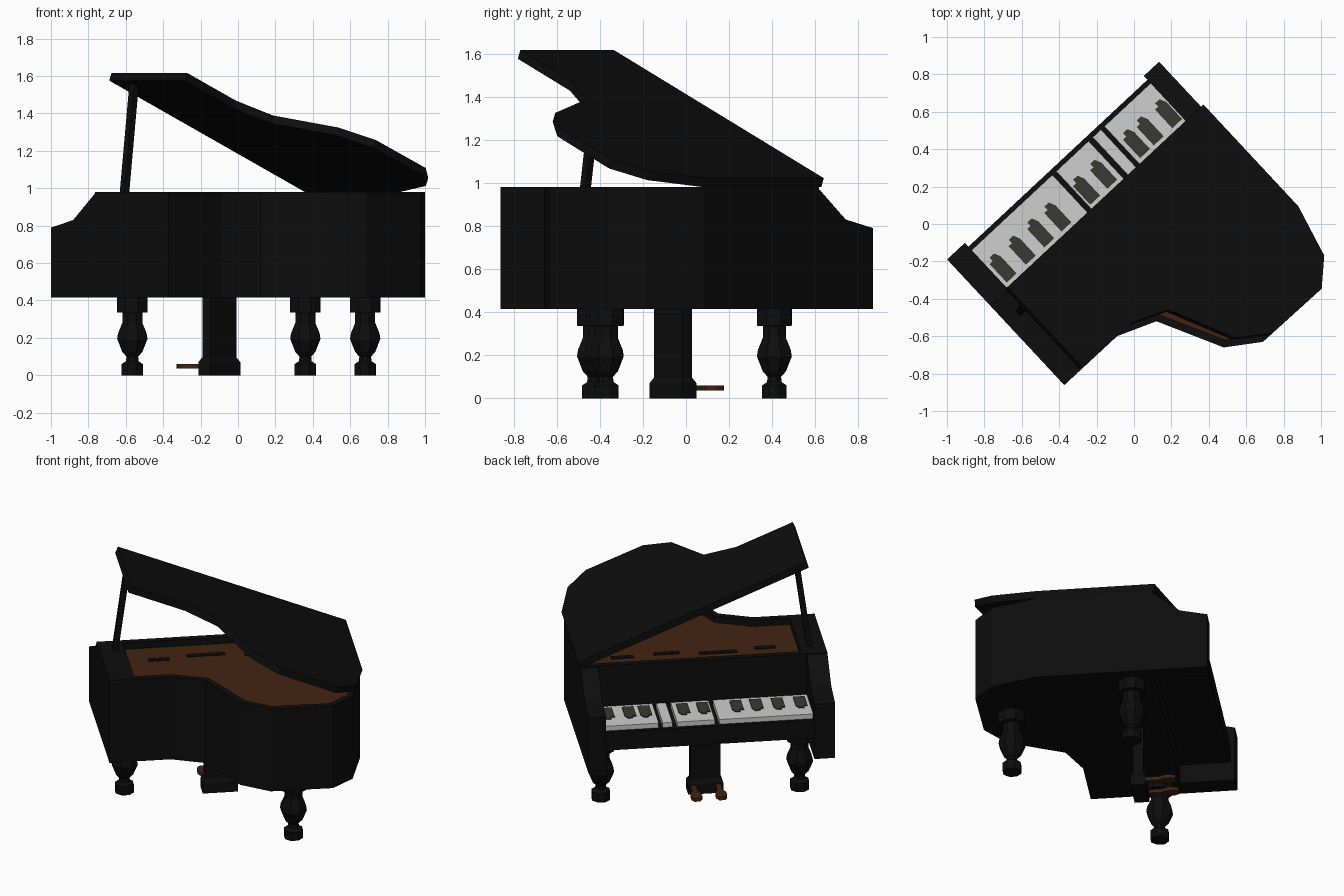
import bpy, bmesh, math
from mathutils import Vector, Matrix

if "Cube" in bpy.data.objects:
    bpy.data.objects.remove(bpy.data.objects["Cube"])

# Local frame: u runs along the keyboard, v runs from keyboard to tail
ANG = math.radians(43)
CU, SU = math.cos(ANG), math.sin(ANG)


def P(u, v, z):
    return Vector((CU * u + SU * v, SU * u - CU * v, z))


def mat(name, c):
    m = bpy.data.materials.new(name)
    m.diffuse_color = (*c, 1)
    m.use_nodes = True
    m.node_tree.nodes["Principled BSDF"].inputs["Base Color"].default_value = m.diffuse_color
    return m


BLACK = mat("black lacquer", (0.004, 0.004, 0.004))
WHITE = mat("white key", (0.62, 0.62, 0.62))
DARK = mat("dark key", (0.042, 0.042, 0.033))
BROWN = mat("brown wood", (0.055, 0.017, 0.006))


def finish(bm, name, *mats):
    bmesh.ops.recalc_face_normals(bm, faces=bm.faces)
    me = bpy.data.meshes.new(name)
    bm.to_mesh(me)
    bm.free()
    for m in mats:
        me.materials.append(m)
    ob = bpy.data.objects.new(name, me)
    bpy.context.collection.objects.link(ob)
    return ob


def loft(name, rings, m):
    """Join rings of world points and cap both ends."""
    bm = bmesh.new()
    vs = [[bm.verts.new(p) for p in r] for r in rings]
    n = len(vs[0])
    for a, b in zip(vs, vs[1:]):
        for i in range(n):
            j = (i + 1) % n
            bm.faces.new((a[i], a[j], b[j], b[i]))
    bm.faces.new(vs[0])
    bm.faces.new(vs[-1])
    return finish(bm, name, m)


def prism(name, outline, z0, z1, m):
    return loft(name, [[P(u, v, z) for u, v in outline] for z in (z0, z1)], m)


def rect(u0, u1, v0, v1):
    return [(u0, v0), (u1, v0), (u1, v1), (u0, v1)]


def box(name, u0, u1, v0, v1, z0, z1, m):
    return prism(name, rect(u0, u1, v0, v1), z0, z1, m)


# Case: outer wall, rim and sunken soundboard
curve = [(0.69, 0.53), (0.605, 0.817), (0.464, 0.937), (0.075, 0.931),
         (-0.099, 0.81), (-0.267, 0.462), (-0.475, 0.377), (-0.86, 0.376)]
outer = [(-0.86, -0.2), (0.69, -0.2)] + curve
inner = [(-0.70, -0.16), (0.65, -0.16), (0.65, 0.52), (0.575, 0.79), (0.45, 0.897),
         (0.09, 0.891), (-0.065, 0.785), (-0.24, 0.43), (-0.465, 0.337), (-0.70, 0.336)]
bm = bmesh.new()
loops = [[bm.verts.new(P(u, v, z)) for u, v in pts] for pts, z in
         ((outer, 0.415), (outer, 0.98), (inner, 0.98), (inner, 0.935))]
for a, b in zip(loops, loops[1:]):
    for i in range(len(a)):
        j = (i + 1) % len(a)
        bm.faces.new((a[i], a[j], b[j], b[i]))
bm.faces.new(loops[0])
bm.faces.new(loops[3]).material_index = 1
finish(bm, "case", BLACK, BROWN)

# Dark marks on the soundboard
for u, v, w in ((-0.5, 0.02, 0.13), (-0.2, -0.01, 0.24), (0.12, 0.02, 0.16), (0.4, 0.0, 0.14)):
    box("soundboard_mark", u - w / 2, u + w / 2, v - 0.018, v + 0.018, 0.934, 0.94, BLACK)

# Stepped cheeks at both ends of the keyboard
cheek = [(-0.2, 0.415), (-0.543, 0.415), (-0.543, 0.79), (-0.37, 0.83), (-0.19, 0.98)]
for u0, u1 in ((-0.86, -0.73), (0.578, 0.69)):
    loft("cheek", [[P(u, v, z) for v, z in cheek] for u in (u0, u1)], BLACK)

# Keybed and keys
box("keybed", -0.735, 0.583, -0.515, -0.195, 0.545, 0.668, BLACK)
for u0, u1 in ((-0.73, -0.14), (-0.112, 0.125), (0.155, 0.215), (0.24, 0.578)):
    box("white_keys", u0, u1, -0.49, -0.2, 0.66, 0.70, WHITE)
for u in (-0.675, -0.535, -0.40, -0.275, -0.065, 0.06, 0.30, 0.40, 0.535):
    prism("dark_keys", [(u - 0.036, -0.235), (u - 0.036, -0.37), (u - 0.012, -0.37),
                        (u - 0.012, -0.395), (u + 0.02, -0.395), (u + 0.036, -0.36),
                        (u + 0.036, -0.235)], 0.695, 0.707, DARK)

# Open lid, hinged along the straight side
lid_outline = [(-0.86, -0.215), (0.69, -0.215)] + curve
t = math.radians(22.6)


def tilt(u, v, h):
    d = 0.69 - u
    return P(0.69 - d * math.cos(t) + h * math.sin(t), v, 0.98 + d * math.sin(t) + h * math.cos(t))


loft("lid", [[tilt(u, v, h) for u, v in lid_outline] for h in (0, 0.045)], BLACK)

# Lid prop
loft("lid_prop", [[P(u + a, v + b, z) for a, b in rect(-0.018, 0.018, -0.018, 0.018)]
                  for u, v, z in ((-0.766, -0.072, 0.95), (-0.68, -0.085, 1.56))], BLACK)

# Turned legs
profile = [(0.058, 0), (0.058, 0.06), (0.035, 0.075), (0.032, 0.1), (0.055, 0.125),
           (0.083, 0.195), (0.078, 0.225), (0.055, 0.28), (0.055, 0.335),
           (0.083, 0.337), (0.083, 0.42)]
for x, y in ((-0.565, -0.425), (0.36, 0.41), (0.68, -0.37)):
    loft("leg", [[Vector((x + r / 0.96 * math.cos(a), y + r / 0.96 * math.sin(a), z))
                  for a in [math.pi / 4 * (k + 0.45) for k in range(8)]]
                 for r, z in profile], BLACK)

# Pedal column with chamfered foot
uc, vc = -0.114, -0.024
box("pedal_column", uc - 0.095, uc + 0.095, vc - 0.032, vc + 0.032, 0.05, 0.42, BLACK)
loft("pedal_foot", [[P(uc + a, vc + b, z) for a, b in rect(-w, w, -d, d)]
                    for w, d, z in ((0.11, 0.047, 0), (0.11, 0.047, 0.07), (0.095, 0.033, 0.095))], BLACK)

# Two pedals with rounded ends
half = [(0.018, -0.05), (0.016, -0.15), (0.034, -0.19), (0.034, -0.23), (0.018, -0.258)]
for s in (-0.078, 0.078):
    pts = [(uc + s + a, v) for a, v in half] + [(uc + s - a, v) for a, v in reversed(half)]
    prism("pedal", pts, 0.036, 0.06, BROWN)
